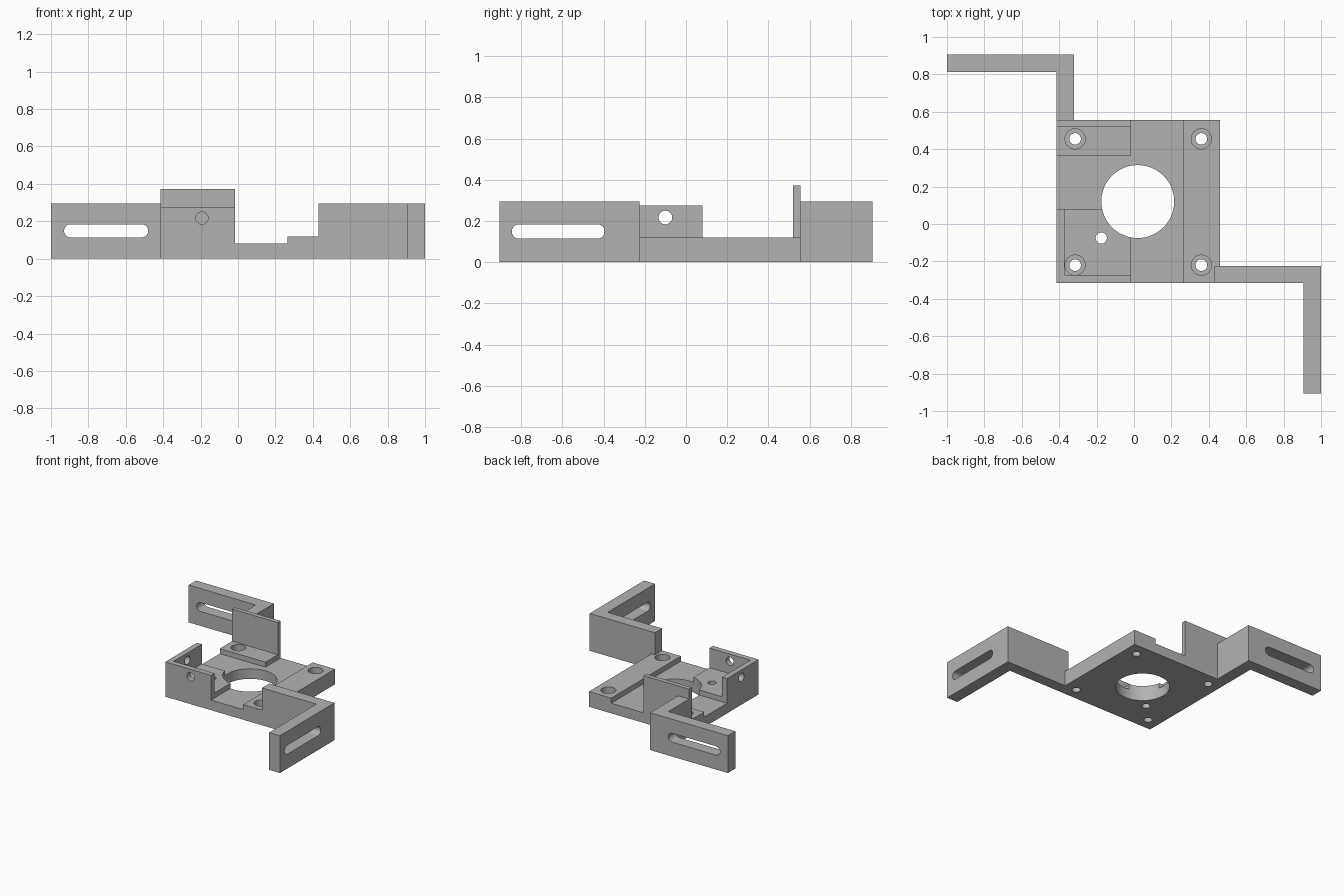
import bpy, bmesh
from math import cos, sin, pi, radians

old = bpy.data.objects.get("Cube")
if old:
    bpy.data.objects.remove(old, do_unlink=True)

grey = bpy.data.materials.new("plain grey")
grey.use_nodes = True
grey.diffuse_color = (0.45, 0.45, 0.45, 1)
grey.node_tree.nodes["Principled BSDF"].inputs["Base Color"].default_value = grey.diffuse_color


def prism(name, outline, low, high, axis="Z"):
    """Extrude a closed 2D outline from low to high along an axis."""
    place = {"X": lambda u, v, w: (w, u, v),
             "Y": lambda u, v, w: (u, w, v),
             "Z": lambda u, v, w: (u, v, w)}[axis]
    bm = bmesh.new()
    base = bm.faces.new([bm.verts.new(place(u, v, low)) for u, v in outline])
    grown = bmesh.ops.extrude_face_region(bm, geom=[base])["geom"]
    shift = place(0, 0, high - low)
    bmesh.ops.translate(bm, vec=shift,
                        verts=[g for g in grown if isinstance(g, bmesh.types.BMVert)])
    bmesh.ops.recalc_face_normals(bm, faces=bm.faces)
    mesh = bpy.data.meshes.new(name)
    bm.to_mesh(mesh)
    bm.free()
    mesh.materials.append(grey)
    obj = bpy.data.objects.new(name, mesh)
    bpy.context.collection.objects.link(obj)
    return obj


def rect(u0, u1, v0, v1):
    return [(u0, v0), (u1, v0), (u1, v1), (u0, v1)]


def slot(u0, u1, v, r, n=24):
    """Rounded slot between two end centres; a circle when they coincide."""
    right = [(u1 + r * cos(a), v + r * sin(a)) for a in (pi * i / n - pi / 2 for i in range(n + 1))]
    left = [(u0 - r * cos(a), v - r * sin(a)) for a in (pi * i / n - pi / 2 for i in range(n + 1))]
    return right[:-1] + left[:-1] if u0 == u1 else right + left


def circle(u, v, r):
    return slot(u, u, v, r)


cutters = []


def cutter(*args):
    obj = prism(*args)
    obj.hide_render = True
    cutters.append(obj)
    return obj


def cut(obj, tools):
    for tool in tools:
        mod = obj.modifiers.new(tool.name, "BOOLEAN")
        mod.operation, mod.solver, mod.object = "DIFFERENCE", "EXACT", tool


# Main dimensions
X0, X1, Y0, Y1 = -0.415, 0.46, -0.315, 0.555
FLOOR, PAD, ARM, WALL = 0.08, 0.12, 0.295, 0.275
STEP, RAIL = -0.015, 0.265
ROOT_X, ROOT_Y = 0.43, -0.225

# Base plate and raised pads
plate = prism("base_plate", [(X0, Y0), (ROOT_X, Y0), (ROOT_X, ROOT_Y),
                             (X1, ROOT_Y), (X1, Y1), (X0, Y1)], 0, FLOOR)
rail = prism("side_rail", [(RAIL, Y0), (ROOT_X, Y0), (ROOT_X, ROOT_Y),
                           (X1, ROOT_Y), (X1, Y1), (RAIL, Y1)], FLOOR, PAD)
front_pad = prism("front_pad", rect(X0, STEP, Y0, 0.08), FLOOR, PAD)
back_pad = prism("back_pad", rect(X0, STEP, 0.365, Y1), FLOOR, PAD)

# Upright walls
corner_wall = prism("corner_wall", [(X0, Y0), (STEP, Y0), (STEP, -0.272), (-0.372, -0.272),
                                    (-0.372, 0.08), (X0, 0.08)], PAD, WALL)
back_wall = prism("back_wall", rect(X0, STEP, 0.52, Y1), PAD, 0.373)

# Angled mounting arms
front_arm = prism("front_arm", [(ROOT_X, Y0), (0.905, Y0), (0.905, -0.905), (1, -0.905),
                                (1, ROOT_Y), (ROOT_X, ROOT_Y)], 0, ARM)
back_arm = prism("back_arm", [(X0, Y1), (-0.32, Y1), (-0.32, 0.905), (-1, 0.905),
                              (-1, 0.812), (X0, 0.812)], 0, ARM)

# Vertical holes: central opening, wire hole, counterbored screw holes
opening = cutter("opening_cutter", circle(0.02, 0.12, 0.195), -0.1, 0.5)
wire_hole = cutter("wire_hole_cutter", circle(-0.175, -0.075, 0.03), -0.1, 0.5)
cut(plate, [opening, wire_hole])
cut(front_pad, [opening, wire_hole])
for x, pads in ((-0.315, (front_pad, back_pad)), (0.36, (rail, rail))):
    for y, pad in zip((-0.22, 0.455), pads):
        bore = cutter("bore_cutter", circle(x, y, 0.054), 0.04, 0.5)
        hole = cutter("screw_cutter", circle(x, y, 0.031), -0.1, 0.5)
        cut(plate, [bore, hole])
        cut(pad, [bore])

# Cross holes in the corner wall and slots in the arms
cut(corner_wall, [
    cutter("side_hole_cutter", circle(-0.1, 0.217, 0.033), -0.5, -0.3, "X"),
    cutter("front_hole_cutter", circle(-0.193, 0.217, 0.033), -0.4, -0.2, "Y")])
cut(front_arm, [cutter("front_slot_cutter", slot(-0.81, -0.43, 0.149, 0.035), 0.8, 1.1, "X")])
cut(back_arm, [cutter("back_slot_cutter", slot(-0.895, -0.515, 0.149, 0.035), 0.7, 1.0, "Y")])

# Apply the cuts, remove the cutters, smooth the round holes
parts = [plate, rail, front_pad, back_pad, corner_wall, back_wall, front_arm, back_arm]
bpy.context.view_layer.update()
graph = bpy.context.evaluated_depsgraph_get()
baked = [bpy.data.meshes.new_from_object(p.evaluated_get(graph)) for p in parts]
for part, mesh in zip(parts, baked):
    part.modifiers.clear()
    part.data = mesh
for tool in cutters:
    bpy.data.objects.remove(tool, do_unlink=True)
bpy.ops.object.select_all(action="DESELECT")
for part in parts:
    part.select_set(True)
bpy.context.view_layer.objects.active = plate
bpy.ops.object.shade_smooth_by_angle(angle=radians(30))
